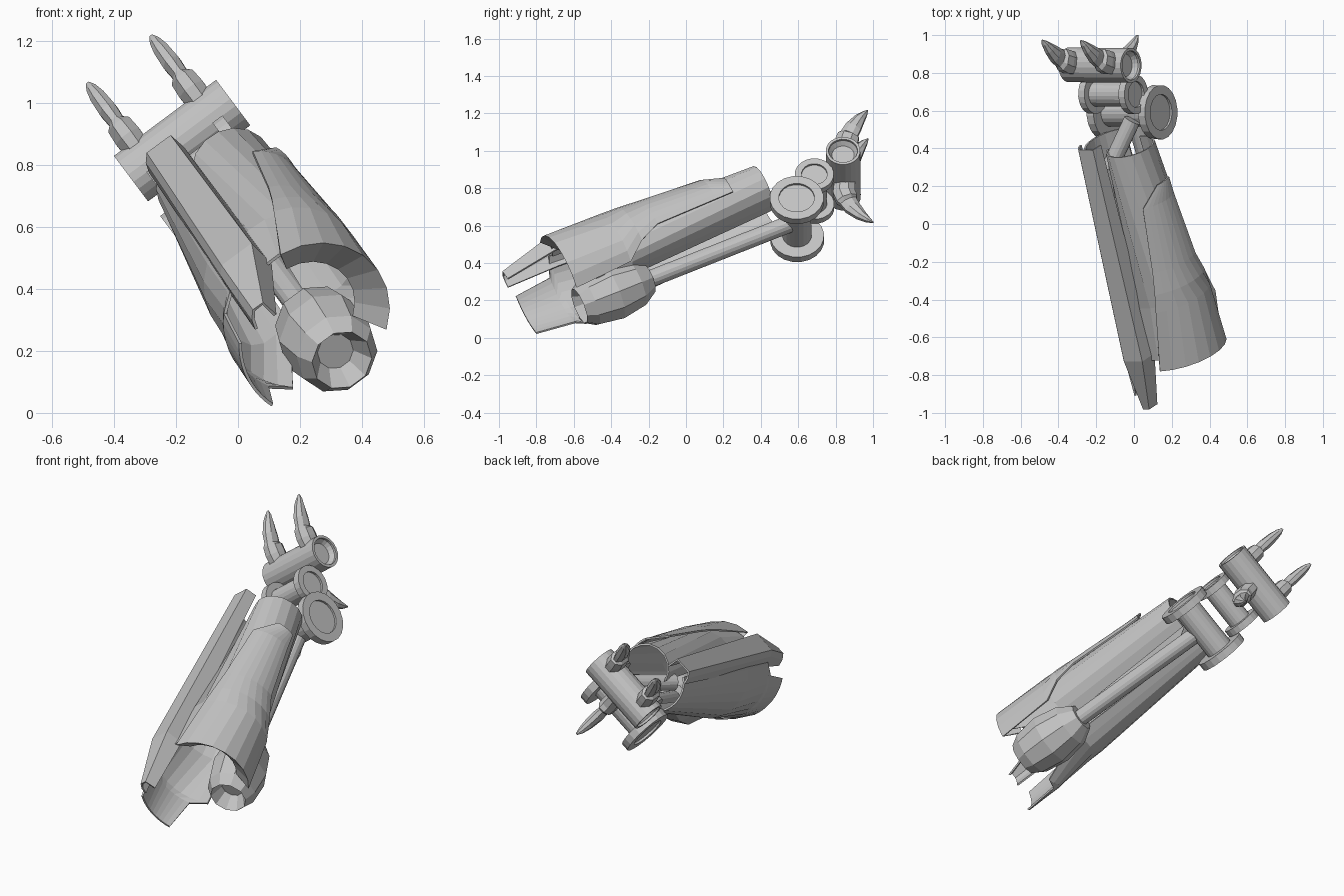
import bpy, math
from mathutils import Vector, Matrix

if "Cube" in bpy.data.objects:
    bpy.data.objects.remove(bpy.data.objects["Cube"])

# Arm frame: u = across the hand, v = along the arm, w = back of the hand
FRAME = Matrix(((0.8, 0, 0.6), (-0.26, 0.9, 0.36), (-0.54, -0.444, 0.72))).inverted()

metal = bpy.data.materials.new("grey_metal")
metal.diffuse_color = (0.55, 0.55, 0.55, 1)
metal.use_nodes = True
metal.node_tree.nodes["Principled BSDF"].inputs["Base Color"].default_value = metal.diffuse_color


def loft(name, rings, closed=True, thick=0):
    """Skin a list of equal rings given in arm coordinates."""
    n = len(rings[0])
    verts = [FRAME @ Vector(p) for r in rings for p in r]
    for p in verts:
        p.z = max(p.z, 0.006)
    faces = []
    for i in range(len(rings) - 1):
        for j in range(n if closed else n - 1):
            k = (j + 1) % n
            faces.append((i * n + j, i * n + k, (i + 1) * n + k, (i + 1) * n + j))
    if closed:
        faces.append(tuple(reversed(range(n))))
        faces.append(tuple(range((len(rings) - 1) * n, len(rings) * n)))
    me = bpy.data.meshes.new(name)
    me.from_pydata(verts, [], faces)
    me.materials.append(metal)
    ob = bpy.data.objects.new(name, me)
    bpy.context.collection.objects.link(ob)
    if thick:
        m = ob.modifiers.new("thickness", 'SOLIDIFY')
        m.thickness = thick
        m.offset = 0


def lathe(name, v, w, profile, n=20):
    """Turned part around the across-hand axis; profile of (u, radius)."""
    t = [2 * math.pi * i / n for i in range(n)]
    loft(name, [[(u, v + r * math.cos(a), w + r * math.sin(a)) for a in t]
                for u, r in profile])


def tube(name, stations, axis, n=12):
    """Round part along an axis; stations of (centre, radius)."""
    axis = Vector(axis).normalized()
    e = axis.cross(Vector((0, 0, 1))).normalized()
    f = axis.cross(e)
    t = [2 * math.pi * i / n for i in range(n)]
    loft(name, [[tuple(Vector(c) + e * r * math.cos(a) + f * r * math.sin(a)) for a in t]
                for c, r in stations])


def panel(name, stations, n=8, floor=-1):
    """Curved plate; stations of (v, centre u, centre w, radius, angle0, angle1)."""
    rings = []
    for v, cu, cw, r, a0, a1 in stations:
        angs = [math.radians(a0 + (a1 - a0) * i / n) for i in range(n + 1)]
        low = floor if v > -0.45 else -1
        rings.append([(cu + r * math.cos(a), v, max(cw + r * math.sin(a), low)) for a in angs])
    loft(name, rings, False, 0.01)


def spool(name, v, w, u0, u1, R, r, t):
    """Pulley with two flanges and shallow recessed caps."""
    h, d = R * 0.66, 0.012
    lathe(name, v, w, [(u0 + d, h), (u0, h), (u0, R), (u0 + t, R), (u0 + t, r),
                       (u1 - t, r), (u1 - t, R), (u1, R), (u1, h), (u1 - d, h)])


def claw(name, u, path):
    """Block base and curved tapering talon; path of (v, w, half depth, half width)."""
    rings = []
    for i, (v, w, h, b) in enumerate(path):
        p, q = path[max(i - 1, 0)], path[min(i + 1, len(path) - 1)]
        tv, tw = q[0] - p[0], q[1] - p[1]
        l = math.hypot(tv, tw)
        ring = []
        for k in range(8):
            a = math.radians(22.5 + 45 * k)
            s, c = h * 1.08 * math.sin(a), b * 1.08 * math.cos(a)
            ring.append((u + c, v - s * tw / l, w + s * tv / l))
        rings.append(ring)
    loft(name, rings)


# Wrist pulleys
spool("wrist_pulley_large", 0.765, 0.20, 0.18, 0.565, 0.145, 0.078, 0.045)
spool("wrist_pulley_small", 0.93, 0.32, 0.23, 0.535, 0.105, 0.066, 0.04)

# Knuckle barrel with hollow ends
lathe("knuckle_barrel", 1.12, 0.356,
      [(0.215, 0.06), (0.19, 0.078), (0.177, 0.078), (0.177, 0.093),
       (0.588, 0.093), (0.588, 0.078), (0.575, 0.078), (0.55, 0.06)])

# Claws: two fingers and one thumb
finger = [(1.14, 0.385, 0.055, 0.042), (1.185, 0.45, 0.062, 0.046), (1.215, 0.485, 0.058, 0.042),
          (1.225, 0.495, 0.047, 0.026), (1.265, 0.527, 0.044, 0.03),
          (1.32, 0.563, 0.03, 0.026), (1.36, 0.583, 0.016, 0.018), (1.385, 0.596, 0.003, 0.006)]
claw("finger_claw_left", 0.25, finger)
claw("finger_claw_right", 0.505, finger)
claw("thumb_claw", 0.385,
     [(1.10, 0.30, 0.055, 0.042), (1.065, 0.235, 0.06, 0.046), (1.06, 0.19, 0.058, 0.042),
      (1.06, 0.175, 0.047, 0.026), (1.062, 0.13, 0.044, 0.03),
      (1.08, 0.065, 0.03, 0.026), (1.10, 0.02, 0.016, 0.018), (1.118, -0.009, 0.003, 0.006)])

# Forearm rods and elbow housing
tube("forearm_rod", [((0.37, -0.3, 0.19), 0.047), ((0.37, 0.73, 0.19), 0.047)], (0, 1, 0), 16)
tube("wrist_link", [((0.314, 0.55, 0.44), 0.045), ((0.448, 0.771, 0.308), 0.045)],
     (0.134, 0.2, -0.13), 16)
tube("elbow_housing",
     [((0.37, -0.46, 0.195), 0.06), ((0.37, -0.54, 0.195), 0.10), ((0.37, -0.48, 0.195), 0.135),
      ((0.37, -0.34, 0.195), 0.155), ((0.37, -0.2, 0.195), 0.13), ((0.37, -0.12, 0.195), 0.08)],
     (0, 1, 0), 10)

# Inner forearm cone, flattened underneath behind the rod
panel("inner_forearm_shell",
      [(-0.5, 0.385, 0.39, 0.225, -45, 110), (-0.2, 0.40, 0.39, 0.21, -90, 112),
       (0.66, 0.46, 0.40, 0.13, -100, 165)], 12, 0.24)

# Right armour plate with an inward rear lip and stepped lower edge
panel("right_armour",
      [(-0.47, 0.385, 0.39, 0.16, -51, 83), (-0.55, 0.385, 0.39, 0.25, -51, 83),
       (-0.22, 0.40, 0.39, 0.235, -48, 70), (-0.12, 0.405, 0.39, 0.23, -28, 66),
       (0.0, 0.41, 0.39, 0.22, -15, 62), (0.36, 0.438, 0.397, 0.18, -15, 55),
       (0.46, 0.447, 0.397, 0.172, -15, 20)])

# Left armour plate with a narrow rear tongue, wrapping under the arm
panel("left_armour",
      [(-0.74, 0.37, 0.40, 0.28, 145, 198), (-0.53, 0.37, 0.40, 0.275, 140, 208),
       (-0.5, 0.37, 0.40, 0.27, 115, 228), (-0.2, 0.37, 0.40, 0.25, 115, 255),
       (0.69, 0.37, 0.40, 0.165, 125, 255)], 10, 0.24)

# Ridge channel along the back of the arm
ridge = [(-0.775, 0.22, 0.285, 0.645, 0.06), (-0.47, 0.225, 0.37, 0.69, 0.10),
         (0.73, 0.25, 0.37, 0.585, 0.06)]
loft("back_ridge", [[(u0 - 0.01, v, w - h), (u0, v, w - 0.025), (u0 + 0.02, v, w),
                     (u1 - 0.01, v, w), (u1, v, w - h)] for v, u0, u1, w, h in ridge],
     False, 0.01)
